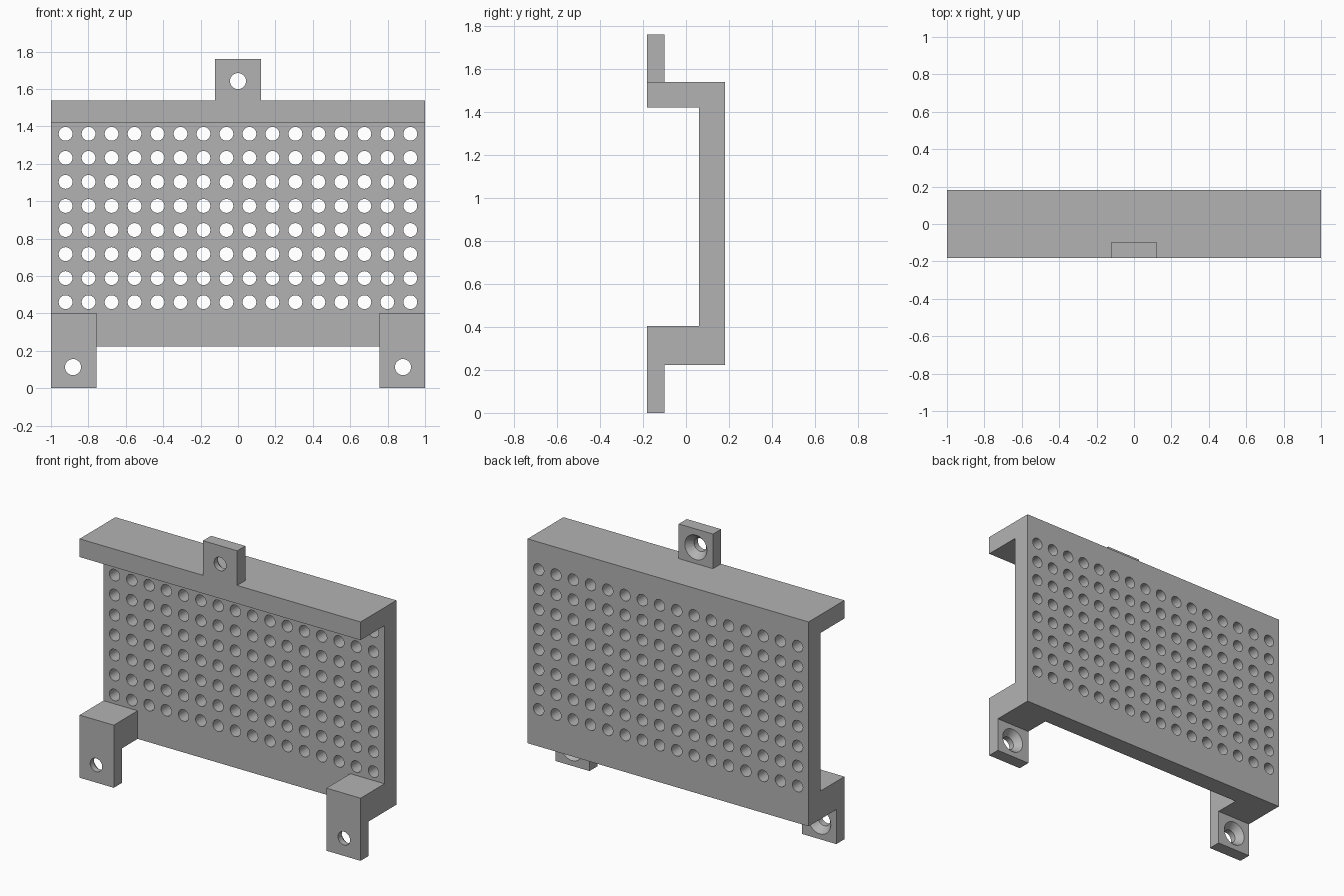
import bpy
import bmesh
from math import pi
from mathutils import Matrix, Vector

if "Cube" in bpy.data.objects:
    bpy.data.objects.remove(bpy.data.objects["Cube"], do_unlink=True)

FRONT, BACK = -0.182, 0.182      # overall depth
PANEL_FRONT = 0.061              # front face of the perforated panel
LUG_BACK = -0.1                  # rear face of the mounting lugs
BASE, TOP = 0.222, 1.537         # panel height range
LUG_TOP = 1.76

grey = bpy.data.materials.new("plain grey")
grey.use_nodes = True
colour = (0.45, 0.45, 0.45, 1)
grey.diffuse_color = colour
grey.node_tree.nodes["Principled BSDF"].inputs["Base Color"].default_value = colour


def to_object(bm, name):
    bmesh.ops.recalc_face_normals(bm, faces=bm.faces)
    mesh = bpy.data.meshes.new(name)
    bm.to_mesh(mesh)
    bm.free()
    mesh.materials.append(grey)
    obj = bpy.data.objects.new(name, mesh)
    bpy.context.collection.objects.link(obj)
    return obj


def extrude_profile(name, profile, x0, x1):
    """Sweep a (y, z) outline along x."""
    bm = bmesh.new()
    face = bm.faces.new([bm.verts.new((x0, y, z)) for y, z in profile])
    swept = bmesh.ops.extrude_face_region(bm, geom=[face])["geom"]
    verts = [v for v in swept if isinstance(v, bmesh.types.BMVert)]
    bmesh.ops.translate(bm, verts=verts, vec=Vector((x1 - x0, 0, 0)))
    return to_object(bm, name)


def add_drill(bm, x, z, y0, y1, r0, r1, sides=32):
    """Round or tapered cutter running from y0 to y1."""
    place = Matrix.Translation((x, (y0 + y1) / 2, z)) @ Matrix.Rotation(-pi / 2, 4, "X")
    bmesh.ops.create_cone(bm, cap_ends=True, segments=sides, radius1=r0,
                          radius2=r1, depth=y1 - y0, matrix=place)


def cut(obj, bm, name):
    """Subtract the cutter and bake the result."""
    cutter = to_object(bm, name)
    cutter.hide_render = True
    mod = obj.modifiers.new("holes", "BOOLEAN")
    mod.operation = "DIFFERENCE"
    mod.solver = "EXACT"
    mod.object = cutter
    bpy.context.view_layer.objects.active = obj
    bpy.ops.object.modifier_apply(modifier=mod.name)
    bpy.data.objects.remove(cutter, do_unlink=True)


def drill_lug(obj, x, z):
    """Through hole, then a countersink opening at the rear."""
    bm = bmesh.new()
    add_drill(bm, x, z, FRONT - 0.05, LUG_BACK + 0.01, 0.043, 0.043)
    cut(obj, bm, "screw_cutter")
    bm = bmesh.new()
    add_drill(bm, x, z, LUG_BACK - 0.045, LUG_BACK + 0.005, 0.042, 0.083)
    cut(obj, bm, "countersink_cutter")


# Panel with the forward ledge along its top
panel = extrude_profile("perforated_panel", [
    (PANEL_FRONT, BASE), (BACK, BASE), (BACK, TOP),
    (FRONT, TOP), (FRONT, 1.42), (PANEL_FRONT, 1.42)], -1, 1)

# Grid of ventilation holes
COLUMNS, ROWS = 16, 8
holes = bmesh.new()
for i in range(COLUMNS):
    for j in range(ROWS):
        add_drill(holes, -0.922 + i * 0.1229, 0.46 + j * 0.1286,
                  PANEL_FRONT - 0.05, BACK + 0.05, 0.037, 0.037, 24)
cut(panel, holes, "vent_cutter")

# Stepped feet at the two lower corners
for side, x0, x1 in (("right", -1, -0.757), ("left", 0.757, 1)):
    foot = extrude_profile(side + "_foot", [
        (FRONT, 0), (LUG_BACK, 0), (LUG_BACK, BASE), (PANEL_FRONT, BASE),
        (PANEL_FRONT, 0.403), (FRONT, 0.403)], x0, x1)
    drill_lug(foot, -0.882 if side == "right" else 0.882, 0.113)

# Hanging lug on the ledge
lug = extrude_profile("top_lug", [
    (FRONT, TOP), (LUG_BACK, TOP), (LUG_BACK, LUG_TOP), (FRONT, LUG_TOP)], -0.122, 0.122)
drill_lug(lug, 0, 1.642)

# Smooth hole walls, crisp edges elsewhere
bpy.ops.object.select_all(action="DESELECT")
for obj in bpy.context.collection.objects:
    if obj.type == "MESH" and grey.name in obj.data.materials:
        obj.select_set(True)
        bpy.context.view_layer.objects.active = obj
bpy.ops.object.shade_smooth_by_angle(angle=pi / 6)
